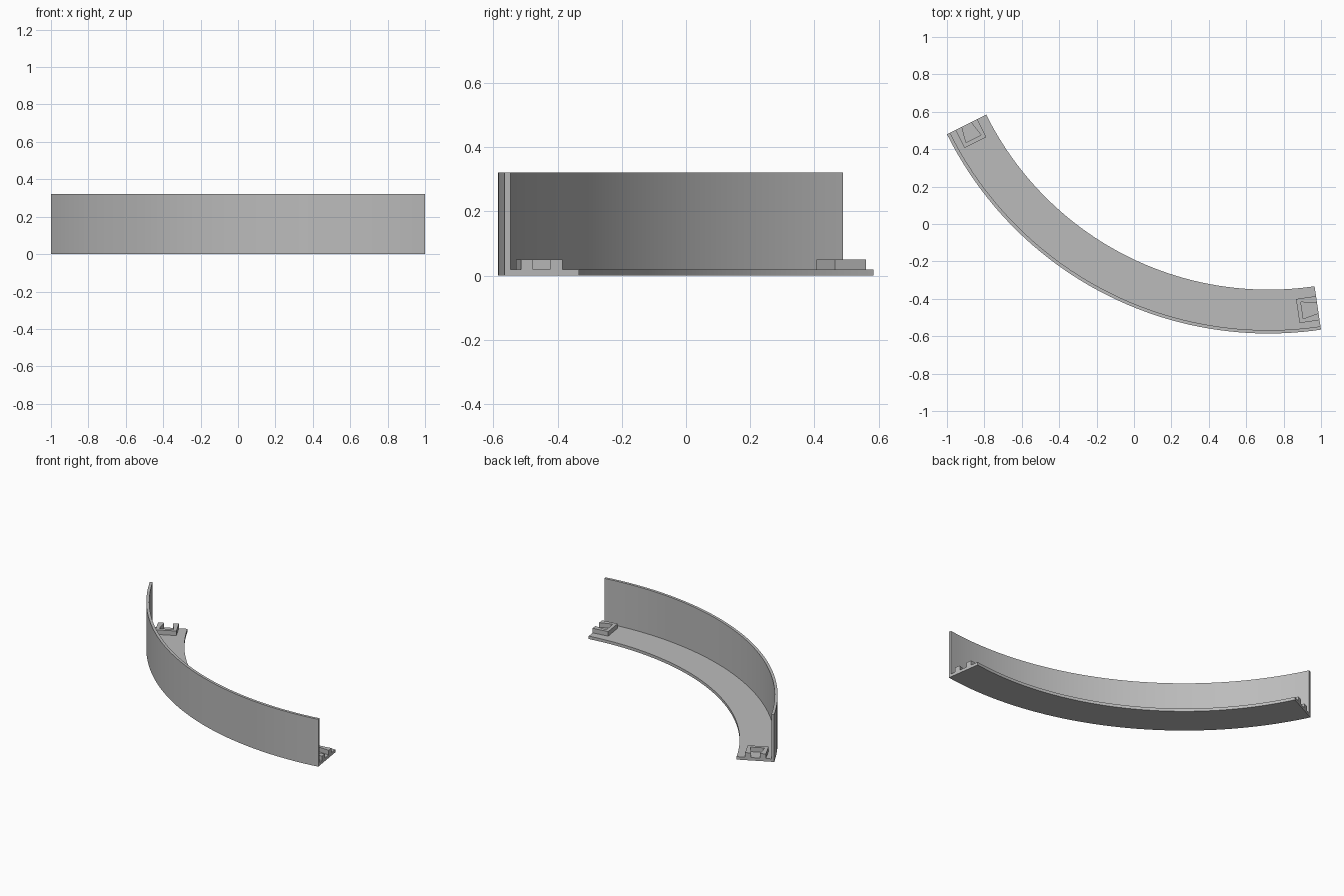
import bpy, bmesh
from math import sin, cos, radians
from mathutils import Vector

cube = bpy.data.objects.get("Cube")
if cube:
    bpy.data.objects.remove(cube, do_unlink=True)

# Arc layout
CENTRE = Vector((0.719, 1.334, 0))
START, END = radians(206.41), radians(278.41)
R_OUT, R_IN, WALL = 1.9195, 1.685, 0.018
FLOOR_Z, CLIP_Z, TOP_Z = 0.02, 0.051, 0.322
STEPS = 48

grey = bpy.data.materials.new("plain grey")
grey.use_nodes = True
colour = (0.5, 0.5, 0.5, 1)
grey.diffuse_color = colour
grey.node_tree.nodes["Principled BSDF"].inputs["Base Color"].default_value = colour


def finish(name, bm):
    bmesh.ops.recalc_face_normals(bm, faces=bm.faces)
    mesh = bpy.data.meshes.new(name)
    bm.to_mesh(mesh)
    bm.free()
    mesh.materials.append(grey)
    obj = bpy.data.objects.new(name, mesh)
    bpy.context.collection.objects.link(obj)
    return obj


def curved_channel():
    # L-shaped section of floor and wall, swept along the arc
    section = [(R_IN, 0), (R_OUT, 0), (R_OUT, TOP_Z), (R_OUT - WALL, TOP_Z),
               (R_OUT - WALL, FLOOR_Z), (R_IN, FLOOR_Z)]
    bm = bmesh.new()
    rings = []
    for i in range(STEPS + 1):
        a = START + (END - START) * i / STEPS
        rings.append([bm.verts.new(CENTRE + Vector((r * cos(a), r * sin(a), z)))
                      for r, z in section])
    n = len(section)
    for p, q in zip(rings, rings[1:]):
        for k in range(n):
            bm.faces.new((p[k], p[(k + 1) % n], q[(k + 1) % n], q[k]))
    bm.faces.new(rings[0])
    bm.faces.new(rings[-1])
    return finish("curved_wall_and_floor", bm)


def clip(name, angle, inward):
    # Block with a dovetail notch that opens at the end of the arc
    mid, half, depth = 1.803, 0.065, 0.108
    mouth, back, notch = 0.027, 0.045, 0.085
    side = [(half, 0), (mouth, 0), (back, notch)]
    outline = [(-half, depth), (half, depth)] + side
    outline += [(-w, d) for w, d in reversed(side)]
    radial = Vector((cos(angle), sin(angle), 0))
    along = Vector((-sin(angle), cos(angle), 0)) * inward
    bm = bmesh.new()
    base = bm.faces.new([bm.verts.new(CENTRE + radial * (mid + w) + along * d
                                      + Vector((0, 0, FLOOR_Z)))
                         for w, d in outline])
    new = bmesh.ops.extrude_face_region(bm, geom=[base], use_keep_orig=True)
    verts = [g for g in new["geom"] if isinstance(g, bmesh.types.BMVert)]
    bmesh.ops.translate(bm, verts=verts, vec=(0, 0, CLIP_Z - FLOOR_Z))
    return finish(name, bm)


channel = curved_channel()
clip("right_end_clip", START, 1)
clip("left_end_clip", END, -1)

# Smooth the curved faces, keep the edges sharp
bpy.ops.object.select_all(action="DESELECT")
channel.select_set(True)
bpy.context.view_layer.objects.active = channel
bpy.ops.object.shade_smooth_by_angle(angle=radians(30))
